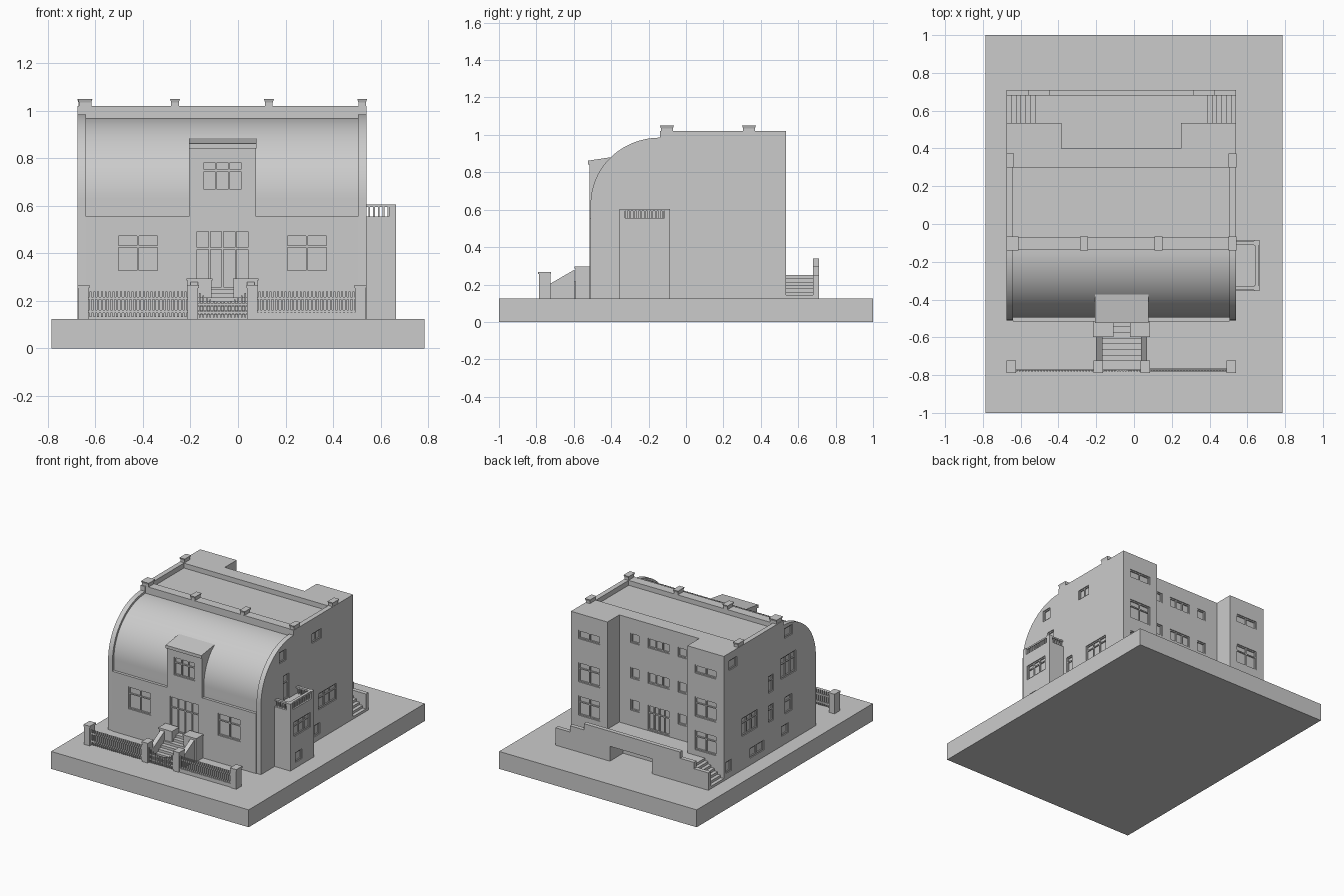
import bpy, bmesh, math
from math import sin, cos, pi

if "Cube" in bpy.data.objects:
    bpy.data.objects.remove(bpy.data.objects["Cube"])

GREY = (0.6, 0.6, 0.6, 1)
mat = bpy.data.materials.new("plain_grey")
mat.use_nodes = True
mat.diffuse_color = GREY
mat.node_tree.nodes["Principled BSDF"].inputs["Base Color"].default_value = GREY


def add_box(bm, x0, x1, y0, y1, z0, z1, flare=0):
    """Box, optionally widening by flare at the top."""
    low = [bm.verts.new(p) for p in ((x0, y0, z0), (x1, y0, z0), (x1, y1, z0), (x0, y1, z0))]
    f = flare
    top = [bm.verts.new(p) for p in ((x0 - f, y0 - f, z1), (x1 + f, y0 - f, z1),
                                     (x1 + f, y1 + f, z1), (x0 - f, y1 + f, z1))]
    bm.faces.new(low[::-1])
    bm.faces.new(top)
    for i in range(4):
        j = (i + 1) % 4
        bm.faces.new((low[i], low[j], top[j], top[i]))


def add_prism(bm, profile, x0, x1):
    """Profile of (y, z) points extruded along x."""
    a = [bm.verts.new((x0, y, z)) for y, z in profile]
    b = [bm.verts.new((x1, y, z)) for y, z in profile]
    bm.faces.new(a)
    bm.faces.new(b[::-1])
    for i in range(len(a)):
        j = (i + 1) % len(a)
        bm.faces.new((a[j], a[i], b[i], b[j]))


def make(name, boxes=(), prisms=()):
    bm = bmesh.new()
    for b in boxes:
        add_box(bm, *b)
    for p in prisms:
        add_prism(bm, *p)
    bmesh.ops.recalc_face_normals(bm, faces=bm.faces)
    me = bpy.data.meshes.new(name)
    bm.to_mesh(me)
    bm.free()
    me.materials.append(mat)
    ob = bpy.data.objects.new(name, me)
    bpy.context.collection.objects.link(ob)
    return ob


def cut(ob, cutter):
    """Subtract the cutter, bake the result and drop the cutter."""
    mod = ob.modifiers.new("cut", "BOOLEAN")
    mod.operation, mod.solver, mod.object = "DIFFERENCE", "EXACT", cutter
    deps = bpy.context.evaluated_depsgraph_get()
    me = bpy.data.meshes.new_from_object(ob.evaluated_get(deps))
    ob.modifiers.clear()
    ob.data = me
    me.materials.clear()
    me.materials.append(mat)
    bpy.data.objects.remove(cutter)


def openings(ob, name, windows, depth=0.014):
    """Recess windows (axis, sign, plane, u, z, width, height, panes) and add glazing bars."""
    holes, bars = [], []

    def slab(axis, u0, u1, d0, d1, z0, z1):
        d0, d1 = sorted((d0, d1))
        return (d0, d1, u0, u1, z0, z1) if axis == "x" else (u0, u1, d0, d1, z0, z1)

    for axis, s, plane, u, z, w, h, panes in windows:
        back, face = plane - s * depth, plane - s * depth * 0.45
        u0, u1, z0, z1 = u - w / 2, u + w / 2, z - h / 2, z + h / 2
        holes.append(slab(axis, u0, u1, back, plane + s * 0.01, z0, z1))
        t = 0.008
        for i in range(panes + 1):
            c = u0 + t / 2 + (w - t) * i / panes
            bars.append(slab(axis, c - t / 2, c + t / 2, back, face, z0, z1))
        heights = [z0 + t / 2, z1 - t / 2] + ([z0 + h * 0.68] if h > 0.1 else [])
        for c in heights:
            bars.append(slab(axis, u0, u1, back, face, c - t / 2, c + t / 2))
    cut(ob, make("window_cutter", holes))
    make(name, bars)


def arc(cy, cz, ry, rz, n=28):
    return [(cy - ry * cos(pi / 2 * i / n), cz + rz * sin(pi / 2 * i / n)) for i in range(n + 1)]


# Ground slab
G = 0.125
make("ground_slab", [(-0.785, 0.785, -1, 1, 0, G)])

# House shell with a rounded front, cut back between the gable walls
L, R = -0.675, 0.54
LI, RI = L + 0.035, R - 0.035
house = make("house", prisms=[([(-0.51, G)] + arc(-0.14, 0.63, 0.37, 0.355)
                               + [(-0.14, 1.02), (0.535, 1.02), (0.535, G)], L, R)])
cut(house, make("roof_cutter", prisms=[
    ([(-0.495, 0.1)] + arc(-0.135, 0.63, 0.36, 0.34) + [(-0.135, 1.1), (-0.7, 1.1), (-0.7, 0.1)], LI, RI)]))
cut(house, make("deck_and_recess_cutter", [
    (LI, RI, -0.07, 0.3, 0.985, 1.1), (-0.385, 0.25, 0.4, 0.6, 0.1, 1.1)]))

wins = []
# Side windows: the first group is on the left wall, the second on the right
for u, z, w, h, n in ((-0.262, 0.88, 0.075, 0.08, 1), (0.122, 0.88, 0.105, 0.07, 2),
                      (-0.222, 0.645, 0.065, 0.18, 1), (-0.028, 0.398, 0.055, 0.115, 1),
                      (0.247, 0.398, 0.205, 0.115, 3), (0.1, 0.205, 0.12, 0.08, 2)):
    wins.append(("x", 1, R, u, z, w, h, n))
for u, z, w, h, n in ((-0.2, 0.92, 0.09, 0.07, 1), (0.43, 0.93, 0.09, 0.07, 1),
                      (-0.2, 0.68, 0.17, 0.15, 3), (0, 0.62, 0.06, 0.12, 1), (0, 0.41, 0.06, 0.12, 1),
                      (-0.2, 0.4, 0.08, 0.12, 1), (0.24, 0.43, 0.18, 0.13, 3),
                      (0.16, 0.21, 0.16, 0.07, 2), (-0.16, 0.23, 0.08, 0.07, 1), (0.48, 0.21, 0.06, 0.08, 1)):
    wins.append(("x", -1, L, u, z, w, h, n))
# Rear windows of the two towers and the recessed middle
for u in (-0.53, 0.395):
    for z, h in ((0.87, 0.06), (0.6, 0.14), (0.36, 0.14)):
        wins.append(("y", 1, 0.535, u, z, 0.17, h, 2))
for z, h in ((0.88, 0.07), (0.63, 0.08), (0.4, 0.08)):
    for u in (-0.25, 0.125):
        wins.append(("y", 1, 0.4, u, z, 0.07, h, 1))
    if z > 0.5:
        wins.append(("y", 1, 0.4, -0.0625, z, 0.17, h, 3))
wins.append(("y", 1, 0.4, -0.0625, 0.345, 0.17, 0.18, 4))
openings(house, "house_window_bars", wins)
house.data.shade_smooth()
house.data.set_sharp_from_angle(angle=math.radians(30))

# Front wall with door and windows
wall = make("front_wall", [(LI, RI, -0.515, -0.45, G, 0.555)])
openings(wall, "front_door_and_window_bars", [
    ("y", -1, -0.515, -0.065, 0.375, 0.23, 0.25, 4),
    ("y", -1, -0.515, -0.42, 0.4, 0.18, 0.16, 2),
    ("y", -1, -0.515, 0.29, 0.4, 0.18, 0.16, 2)])

# Dormer and its sloping roof
dormer = make("dormer", prisms=[([(-0.515, 0.555), (-0.515, 0.845), (-0.37, 0.87), (-0.37, 0.555)],
                                 -0.205, 0.075)])
openings(dormer, "dormer_window_bars", [("y", -1, -0.515, -0.065, 0.725, 0.17, 0.13, 3)])
make("dormer_roof", prisms=[([(-0.525, 0.84), (-0.525, 0.862), (-0.37, 0.885), (-0.37, 0.863)],
                             -0.207, 0.077)])

# Parapet piers with flared caps
piers = []
for x, y in [(x, -0.102) for x in (-0.643, -0.265, 0.13, 0.522)] + [(-0.655, 0.337), (0.522, 0.337)]:
    w = 0.026 if x == -0.643 else 0.016
    piers.append((x - w, x + w, y - 0.032, y + 0.032, 0.96, 1.035))
    piers.append((x - w, x + w, y - 0.032, y + 0.032, 1.035, 1.05, 0.005))
make("parapet_piers", piers)

# Side bay with a balcony on top
bay = make("side_bay", [(0.53, 0.665, -0.355, -0.085, G, 0.555)])
openings(bay, "bay_window_bars", [("x", 1, 0.665, -0.222, 0.408, 0.185, 0.105, 3),
                                  ("x", 1, 0.665, -0.258, 0.2, 0.075, 0.07, 1)])
rail = []
for y in (-0.34, -0.1):
    rail.append((0.635, 0.665, y - 0.015, y + 0.015, 0.555, 0.605))
    rail.append((0.54, 0.64, y - 0.01, y + 0.01, 0.594, 0.605))
    for i in range(5):
        rail.append((0.548 + i * 0.02, 0.556 + i * 0.02, y - 0.005, y + 0.005, 0.555, 0.6))
rail.append((0.64, 0.66, -0.34, -0.1, 0.594, 0.605))
for i in range(11):
    y = -0.318 + i * 0.0196
    rail.append((0.645, 0.655, y - 0.005, y + 0.005, 0.555, 0.6))
make("balcony_railing", rail)

# Front steps with cheek walls and blocks
steps = [(-0.17, 0.04, -0.725 + i * 0.03, -0.51, G + i * 0.018, G + (i + 1) * 0.018) for i in range(7)]
make("front_steps", steps)
slope = [(-0.725, G), (-0.725, 0.205), (-0.595, 0.28), (-0.595, G)]
make("step_cheek_walls", prisms=[(slope, -0.2, -0.168), (slope, 0.038, 0.07)])
make("step_blocks", [b for x0, x1 in ((-0.212, -0.112), (-0.018, 0.082))
                     for b in ((x0, x1, -0.592, -0.515, G, 0.285),
                               (x0 - 0.004, x1 + 0.004, -0.597, -0.515, 0.285, 0.295))])

# Front fence, gate and posts
posts = []
for x in (-0.65, -0.19, 0.06, 0.515):
    posts.append((x - 0.022, x + 0.022, -0.787, -0.725, G, 0.255))
    posts.append((x - 0.025, x + 0.025, -0.79, -0.722, 0.255, 0.268))
make("fence_posts", posts)
fence = []
for x0, x1, n in ((-0.628, -0.212, 26), (0.082, 0.493, 26)):
    for z in (0.15, 0.205):
        fence.append((x0, x1, -0.775, -0.768, z, z + 0.012))
    for i in range(n):
        x = x0 + (x1 - x0) * (i + 0.5) / n
        fence.append((x - 0.004, x + 0.004, -0.78, -0.773, 0.132, 0.24))
fence.append((0.082, 0.493, -0.782, -0.762, G, 0.152))
for z in (0.145, 0.18):
    fence.append((-0.168, 0.038, -0.775, -0.768, z, z + 0.01))
for i in range(14):
    t = (i + 0.5) / 14
    x = -0.168 + 0.206 * t
    fence.append((x - 0.004, x + 0.004, -0.78, -0.773, 0.13, 0.195 + 0.18 * (t - 0.5) ** 2))
make("fence_and_gate", fence)

# Rear terrace, with a central opening at ground level and stairs at both ends
terrace = make("terrace", [(-0.5, 0.365, 0.39, 0.69, G, 0.25)])
cut(terrace, make("terrace_cutter", [(-0.225, 0.108, 0.56, 0.8, 0.1, 0.232)]))
parapet = [(L, -0.56, 0.25), (-0.56, -0.45, 0.295), (-0.45, 0.315, 0.34), (0.315, 0.425, 0.295), (0.425, R, 0.25)]
front = make("terrace_wall", [(x0, x1, 0.68, 0.71, G, z) for x0, x1, z in parapet])
cut(front, make("opening_cutter", [(-0.225, 0.108, 0.6, 0.8, 0.1, 0.232)]))
stairs = []
for i in range(7):
    z = G + (i + 1) * 0.125 / 7
    d = i * 0.025
    stairs += [(L + d, L + d + 0.025, 0.53, 0.68, G, z), (R - d - 0.025, R - d, 0.53, 0.68, G, z)]
make("terrace_stairs", stairs)
